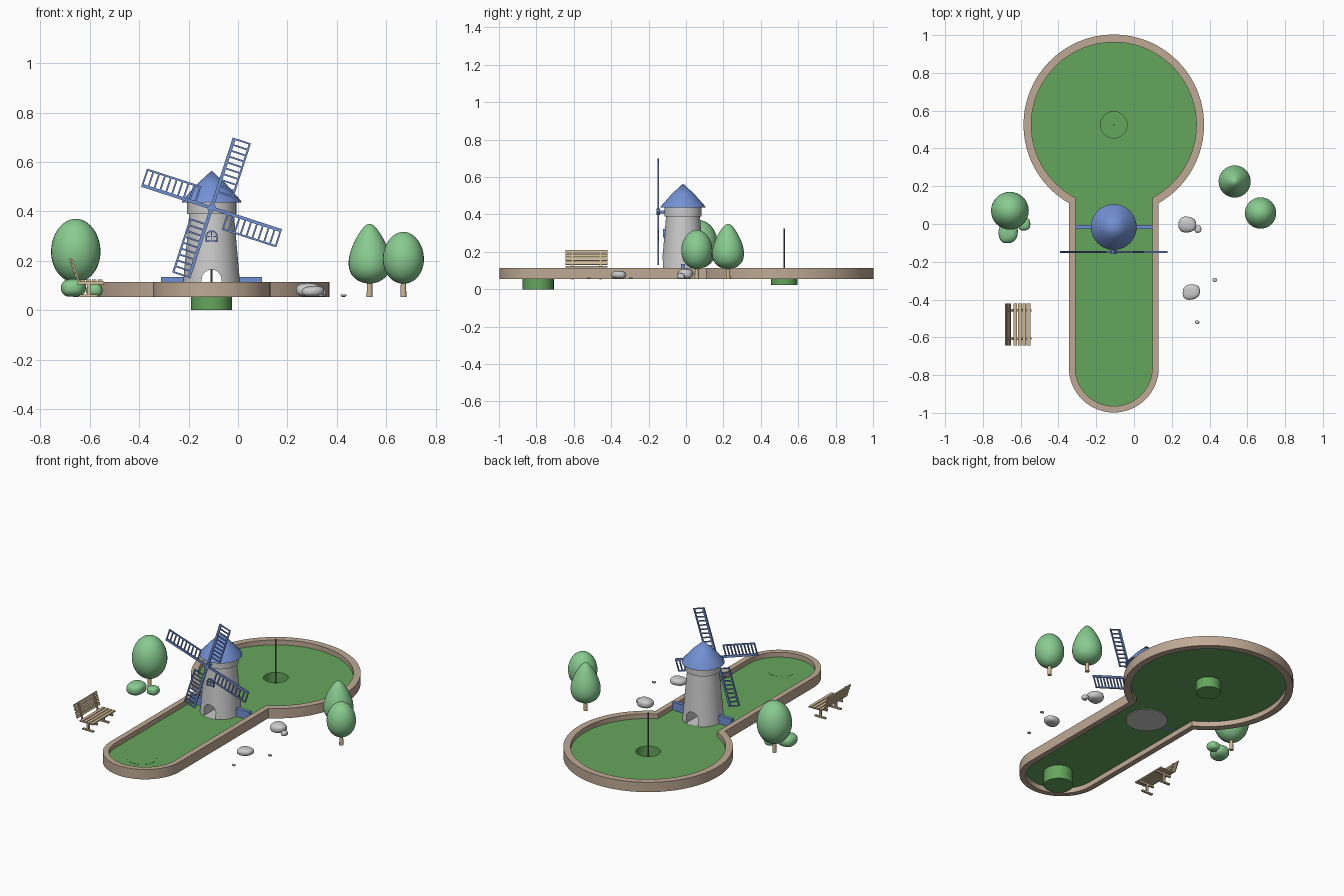
import bpy, bmesh, math
from math import sin, cos, pi, radians
from mathutils import Matrix, Vector

if "Cube" in bpy.data.objects:
    bpy.data.objects.remove(bpy.data.objects["Cube"])

def mat(name, r, g, b):
    m = bpy.data.materials.new(name)
    m.diffuse_color = (r, g, b, 1)
    m.use_nodes = True
    m.node_tree.nodes["Principled BSDF"].inputs["Base Color"].default_value = m.diffuse_color
    return m

TURF = mat("turf", .13, .38, .11)
LEAF = mat("leaf", .25, .6, .28)
WOOD = mat("wood", .62, .48, .3)
KERB = mat("kerb", .52, .4, .3)
BLUE = mat("blue", .17, .28, .65)
DARK = mat("pole", .15, .15, .15)
CX, TY, G = -.107, -.016, .054      # course centre line, tower y, ground level
FLOOR, TOP = .085, .115

def finish(bm, name, m=None, normals=True):
    if normals:
        bmesh.ops.recalc_face_normals(bm, faces=bm.faces)
    me = bpy.data.meshes.new(name)
    bm.to_mesh(me)
    bm.free()
    ob = bpy.data.objects.new(name, me)
    bpy.context.collection.objects.link(ob)
    if m:
        me.materials.append(m)
    return ob

def add_box(bm, c, s, M=Matrix()):
    bmesh.ops.create_cube(bm, size=1, matrix=M @ Matrix.Translation(c) @ Matrix.Diagonal((*s, 1)))

def boxes(name, items, m=None, M=Matrix()):
    bm = bmesh.new()
    for c, s in items:
        add_box(bm, c, s, M)
    return finish(bm, name, m)

def lathe(name, profile, x, y, m=None, n=40):
    bm = bmesh.new()
    rings = []
    for r, z in profile:
        if r < 1e-5:
            rings.append([bm.verts.new((x, y, z))] * n)
        else:
            rings.append([bm.verts.new((x + r * cos(2 * pi * i / n), y + r * sin(2 * pi * i / n), z)) for i in range(n)])
    for a, b in zip(rings, rings[1:]):
        for i in range(n):
            j = (i + 1) % n
            bm.faces.new(list(dict.fromkeys((a[i], a[j], b[j], b[i]))))
    return finish(bm, name, m)

def ring_prism(name, outer, inner, d0, d1, m, M=Matrix()):
    # closed band between two outlines, extruded from d0 to d1
    bm = bmesh.new()
    L = [[bm.verts.new(M @ Vector((p[0], p[1], d))) for p in pts]
         for pts, d in ((outer, d0), (outer, d1), (inner, d1), (inner, d0))]
    n = len(outer)
    for k in range(4):
        a, b = L[k], L[(k + 1) % 4]
        for i in range(n):
            j = (i + 1) % n
            bm.faces.new((a[i], a[j], b[j], b[i]))
    return finish(bm, name, m)

def keyhole(R, w):
    # round green joined to a lane with a half-round end
    a = math.asin(w / R)
    pts = []
    for i in range(73):
        t = -pi / 2 + a + (2 * pi - 2 * a) * i / 72
        pts.append((CX + R * cos(t), .525 + R * sin(t)))
    for i in range(33):
        t = pi + pi * i / 32
        pts.append((CX + w * cos(t), -.76 + w * sin(t)))
    return pts

def arch(hw, z0, zs, n=16):
    return [(CX - hw, z0), (CX + hw, z0)] + [(CX + hw * cos(pi * i / n), zs + hw * sin(pi * i / n)) for i in range(n + 1)]

# course border and turf with a hole for the cup
inner = keyhole(.437, .204)
ring_prism("course_border", keyhole(.478, .238), inner, G, TOP, KERB)
bm = bmesh.new()
hole = [(CX + .07 * cos(2 * pi * i / 40), .525 + .07 * sin(2 * pi * i / 40)) for i in range(40)]
edges = []
for pts in (inner, hole):
    vs = [bm.verts.new((x, y, FLOOR)) for x, y in pts]
    edges += [bm.edges.new((vs[i], vs[i - 1])) for i in range(len(vs))]
bmesh.ops.triangle_fill(bm, edges=edges, use_beauty=True)
for f in bm.faces:
    f.normal_update()
    if f.normal.z < 0:
        f.normal_flip()
finish(bm, "turf_surface", TURF, False)

# cup, tee pad and flag pole
lathe("cup", [(.07, FLOOR), (.07, .022), (0, .022)], CX, .525, TURF)
lathe("tee_pad", [(0, 0), (.083, 0), (.083, FLOOR + .001), (0, FLOOR + .001)], CX, -.79, TURF)
lathe("flag_pole", [(0, .022), (.004, .022), (.004, .325), (0, .325)], CX, .525, DARK, 12)

# tower with ball tunnel
tower = lathe("tower", [(0, .08), (.118, .08), (.09, .395), (0, .395)], CX, TY, None, 48)
bm = bmesh.new()
f = bm.faces.new([bm.verts.new((x, -.4, z)) for x, z in arch(.04, FLOOR + .001, .124)])
ext = bmesh.ops.extrude_face_region(bm, geom=[f])
bmesh.ops.translate(bm, vec=(0, .8, 0), verts=[v for v in ext["geom"] if isinstance(v, bmesh.types.BMVert)])
if not all(e.is_manifold for e in bm.edges):
    bmesh.ops.holes_fill(bm, edges=bm.edges)
cutter = finish(bm, "tunnel_cutter")
cutter.hide_render = True
mod = tower.modifiers.new("tunnel", 'BOOLEAN')
mod.operation = 'DIFFERENCE'
mod.solver = 'EXACT'
mod.object = cutter
bpy.context.view_layer.objects.active = tower
bpy.ops.object.modifier_apply(modifier="tunnel")
bpy.data.objects.remove(cutter)

# collar, roof, side barriers, window
lathe("tower_collar", [(0, .39), (.1, .39), (.1, .44), (0, .44)], CX, TY, None, 48)
lathe("roof", [(0, .436), (.121, .436), (.118, .444), (.06, .51), (0, .565)], CX, TY, BLUE, 48)
boxes("side_barriers", [((CX + s * .152, TY, .11), (.104, .022, .05)) for s in (-1, 1)], BLUE)
XZ = Matrix(((1, 0, 0, 0), (0, 0, 1, 0), (0, 1, 0, 0), (0, 0, 0, 1)))
ring_prism("window_frame", arch(.025, .277, .298), arch(.019, .283, .298), -.122, -.1, BLUE, XZ)
boxes("window_bars", [((CX, -.111, .3), (.005, .018, .04)), ((CX, -.111, .298), (.042, .018, .005))], BLUE)

# sails and axle
HUB = Vector((CX, -.148, .414))
bm = bmesh.new()
for k in range(4):
    M = Matrix.Translation(HUB) @ Matrix.Rotation(radians(-72 + 90 * k), 4, 'Y')
    add_box(bm, (.149, 0, 0), (.298, .009, .013), M)
    add_box(bm, (.182, 0, -.067), (.232, .007, .008), M)
    for i in range(10):
        add_box(bm, (.07 + .2245 * i / 9, 0, -.033), (.007, .006, .066), M)
finish(bm, "sails", BLUE)
bm = bmesh.new()
for r, y0, y1 in ((.017, -.158, -.138), (.008, -.14, -.08)):
    bmesh.ops.create_cone(bm, cap_ends=True, segments=20, radius1=r, radius2=r, depth=y1 - y0,
                          matrix=Matrix.Translation((CX, (y0 + y1) / 2, HUB.z)) @ Matrix.Rotation(pi / 2, 4, 'X'))
finish(bm, "sail_axle", BLUE)

# trees: k sharpens the crown, widest part stays at R
def tree(name, x, y, R, z0, z1, k, n=24):
    ts = [pi * i / n for i in range(n + 1)]
    rs = [sin(t) * (1 + k * cos(t)) for t in ts]
    mx = max(rs)
    lathe(name + "_crown", [(R * r / mx if 0 < i < n else 0, z0 + (z1 - z0) * (1 - cos(t)) / 2)
                            for i, (t, r) in enumerate(zip(ts, rs))], x, y, LEAF, 32)
    lathe(name + "_trunk", [(0, G), (.012, G), (.01, z0 + .03), (0, z0 + .03)], x, y, WOOD, 12)

tree("left_tree", -.657, .07, .1, .112, .37, .03)
tree("pointed_tree", .533, .225, .085, .108, .35, .4)
tree("round_tree", .67, .058, .083, .107, .317, .05)

# bushes and rocks: slightly lumpy, flattened balls
def blob(name, x, y, size, m, lump):
    bm = bmesh.new()
    bmesh.ops.create_icosphere(bm, subdivisions=4, radius=1)
    for v in bm.verts:
        c = v.co.copy()
        p = Vector([math.copysign(abs(a) ** .8, a) for a in c])
        p *= 1 + lump * .5 * sin(2.3 * c.x + 20 * x) * cos(2.1 * c.y + 1.4 * c.z + 20 * y)
        v.co = (x + p.x * size[0], y + p.y * size[1], G + size[2] * (1 + max(p.z, -.95)))
    finish(bm, name, m)

blob("large_bush", -.667, -.045, (.05, .055, .037), LEAF, .1)
blob("small_bush", -.583, 0, (.034, .035, .026), LEAF, .1)
blob("rock_1", .28, -.003, (.046, .041, .028), None, .15)
blob("rock_2", .338, -.027, (.018, .02, .015), None, .15)
blob("rock_3", .302, -.36, (.045, .04, .022), None, .15)
blob("pebble_1", .428, -.296, (.012, .01, .005), None, .1)
blob("pebble_2", .335, -.52, (.011, .01, .005), None, .1)

# bench facing the course
BY = -.532
boxes("bench_seat", [((-.629 + .0235 * i, BY, .12), (.019, .224, .008)) for i in range(4)], WOOD)
TILT = Matrix.Translation((-.655, BY, .13)) @ Matrix.Rotation(radians(-18), 4, 'Y')
boxes("bench_back", [((0, 0, .01 + .0215 * i), (.007, .224, .017)) for i in range(4)], WOOD, TILT)
legs = []
for s in (-1, 1):
    y = BY + s * .075
    legs += [((-.597, y, .11), (.11, .011, .011)), ((-.605, y, .085), (.014, .011, .05)),
             ((-.605, y, .058), (.075, .013, .009))]
boxes("bench_legs", legs, WOOD)
boxes("bench_back_supports", [((.006, s * .075, .027), (.007, .011, .1)) for s in (-1, 1)], WOOD, TILT)

# smooth shading with sharp edges kept
for ob in bpy.data.objects:
    ob.select_set(ob.type == 'MESH')
bpy.context.view_layer.objects.active = tower
bpy.ops.object.shade_smooth_by_angle(angle=radians(30))
